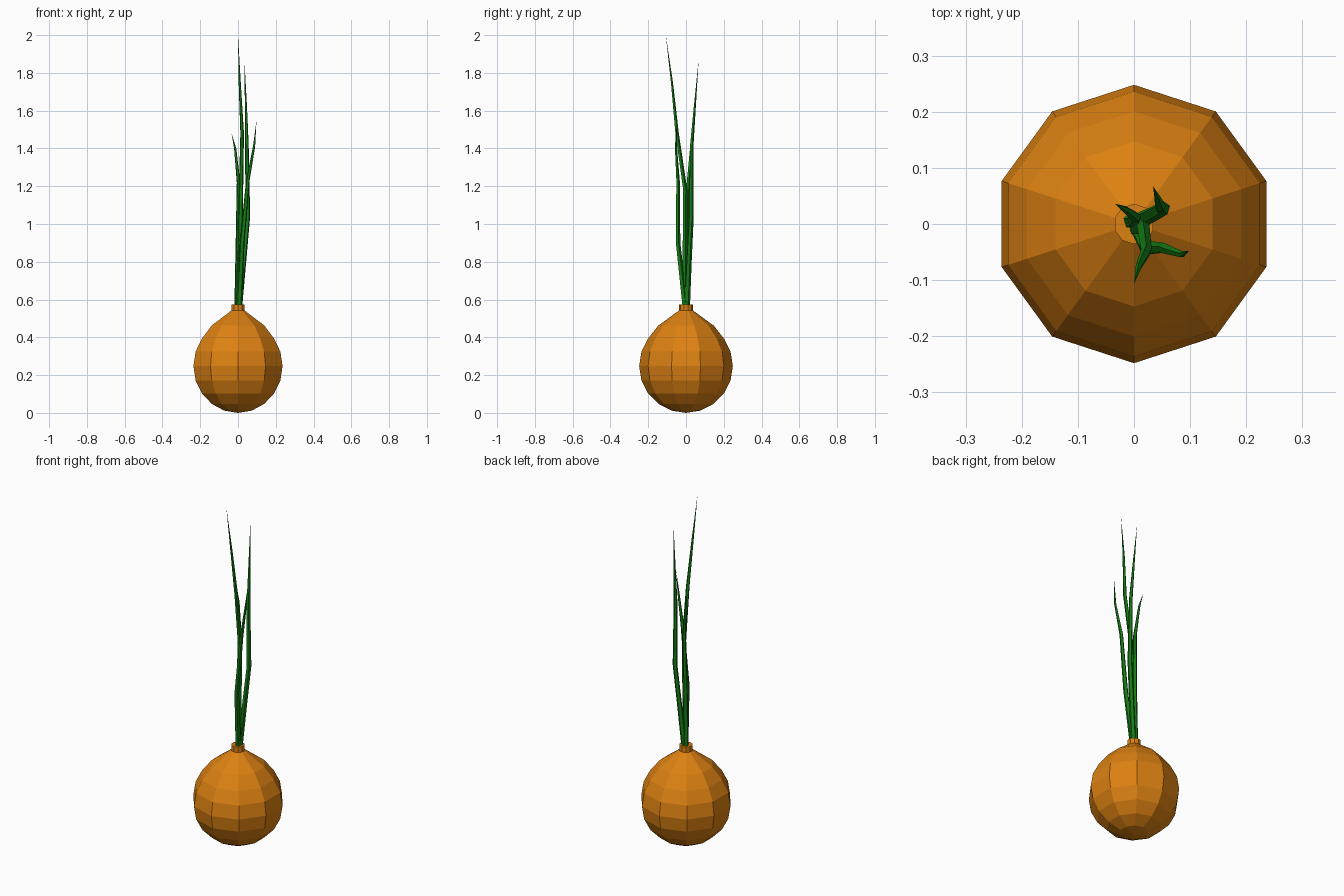
import bpy, bmesh
from math import sin, cos, pi, radians
from mathutils import Vector

if "Cube" in bpy.data.objects:
    bpy.data.objects.remove(bpy.data.objects["Cube"])


def material(name, color):
    m = bpy.data.materials.new(name)
    m.diffuse_color = color
    m.use_nodes = True
    m.node_tree.nodes["Principled BSDF"].inputs["Base Color"].default_value = m.diffuse_color
    return m


ORANGE = material("onion_skin", (0.72, 0.22, 0.006, 1))
GREEN = material("leaf_green", (0.008, 0.21, 0.008, 1))


def loft(name, sections, sides, mat, phase=pi / 2):
    """Skin horizontal rings (centre, radius); radius 0 makes a point."""
    bm = bmesh.new()
    rings = []
    for c, r in sections:
        n = sides if r > 0 else 1
        rings.append([bm.verts.new(Vector(c) + Vector((r * cos(phase + 2 * pi * i / sides),
                                                       r * sin(phase + 2 * pi * i / sides), 0)))
                      for i in range(n)])
    for a, b in zip(rings, rings[1:]):
        for i in range(sides):
            j = (i + 1) % sides
            quad = [a[i % len(a)], a[j % len(a)], b[j % len(b)], b[i % len(b)]]
            bm.faces.new(list(dict.fromkeys(quad)))
    for ring in (rings[0], rings[-1]):
        if len(ring) > 1:
            bm.faces.new(ring)
    bmesh.ops.recalc_face_normals(bm, faces=bm.faces)
    me = bpy.data.meshes.new(name)
    bm.to_mesh(me)
    bm.free()
    me.materials.append(mat)
    ob = bpy.data.objects.new(name, me)
    bpy.context.collection.objects.link(ob)
    return ob


# Bulb: ten-sided ball whose top is drawn up to the neck
R = 0.248
bulb = [((0, 0, R - R * cos(radians(a))), R * sin(radians(a)) if a else 0)
        for a in range(0, 127, 18)]
bulb += [((0, 0, 0.462), 0.147), ((0, 0, 0.545), 0.033)]
loft("bulb", bulb, 10, ORANGE)

# Neck collar
loft("neck", [((0, 0, 0.54), 0.036), ((0, 0, 0.575), 0.036)], 10, ORANGE)

# Leaves: bent tapering shoots, as centre points with radii
leaves = {
    "leaf_tall": [((0.004, -0.006, 0.56), 0.015), ((0.012, -0.006, 0.9), 0.014),
                  ((0.016, -0.005, 1.18), 0.012), ((0.022, -0.048, 1.48), 0.010),
                  ((0.009, -0.075, 1.75), 0.006), ((0.0, -0.107, 2.0), 0)],
    "leaf_back": [((0.008, 0.006, 0.56), 0.015), ((0.03, 0.016, 0.8), 0.014),
                  ((0.052, 0.028, 1.04), 0.013), ((0.047, 0.03, 1.42), 0.010),
                  ((0.042, 0.046, 1.62), 0.006), ((0.034, 0.067, 1.87), 0)],
    "leaf_right": [((0.006, -0.006, 0.56), 0.015), ((0.022, -0.043, 0.9), 0.013),
                   ((0.052, -0.043, 1.23), 0.010), ((0.085, -0.054, 1.41), 0.006),
                   ((0.098, -0.048, 1.55), 0)],
    "leaf_left": [((-0.005, 0.006, 0.56), 0.015), ((0.0, 0.006, 0.9), 0.013),
                  ((0.003, 0.012, 1.22), 0.010), ((-0.015, 0.026, 1.4), 0.006),
                  ((-0.034, 0.036, 1.48), 0)],
}
for name, path in leaves.items():
    loft(name, path, 5, GREEN)
